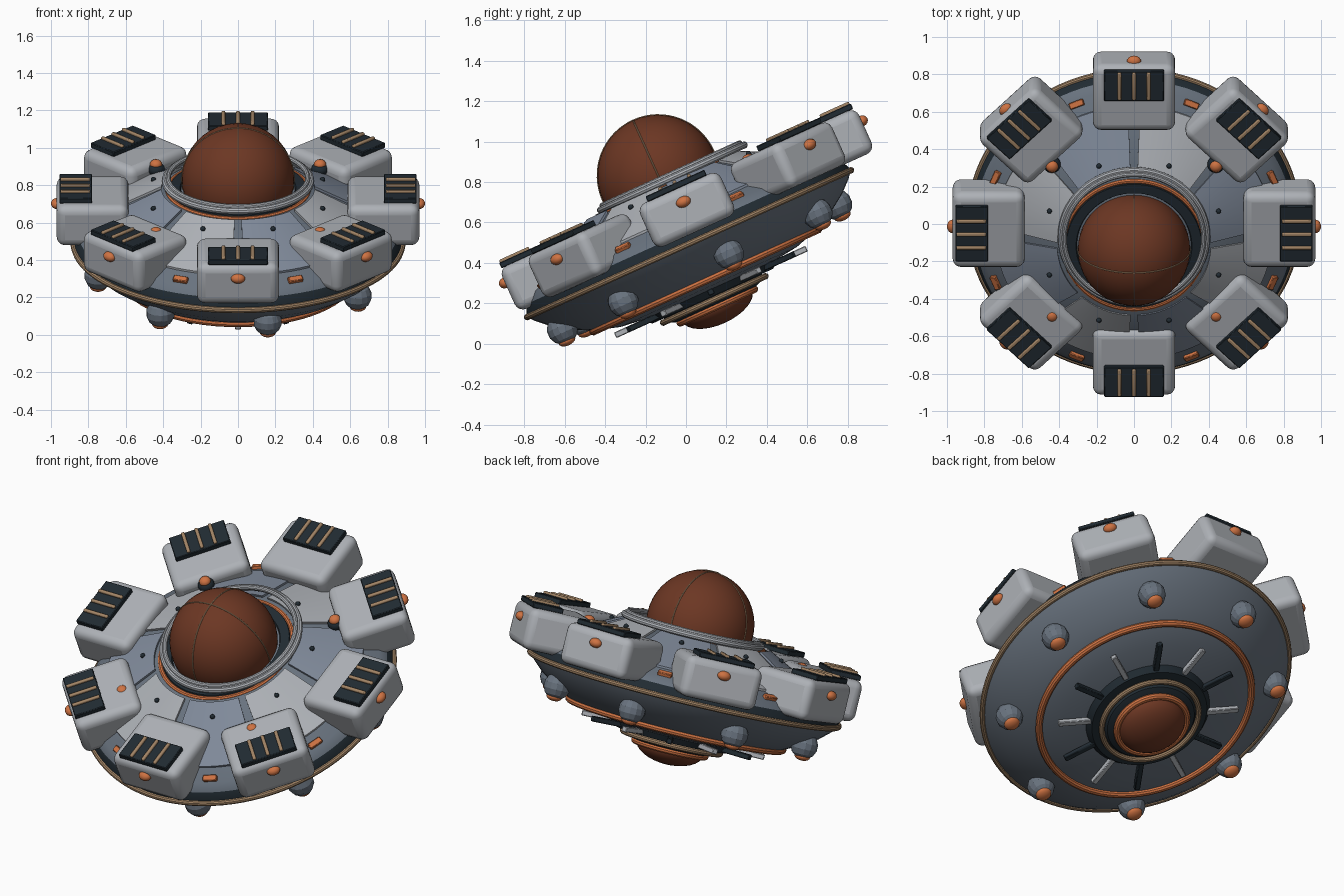
import bpy, bmesh, math
from mathutils import Matrix, Vector

if "Cube" in bpy.data.objects:
    bpy.data.objects.remove(bpy.data.objects["Cube"])

TILT = Matrix.Translation((0, 0.015, 0.495)) @ Matrix.Rotation(math.radians(24.4), 4, 'X')
SHIFT = 0.06  # pods and collar ring sit a little towards the back
TAU = math.tau


def material(name, r, g, b):
    m = bpy.data.materials.new(name)
    m.use_nodes = True
    m.diffuse_color = (r, g, b, 1)
    m.node_tree.nodes["Principled BSDF"].inputs["Base Color"].default_value = (r, g, b, 1)
    return m


LIGHT = material("light grey", .42, .44, .47)
BLUE = material("blue grey", .22, .26, .33)
SLATE = material("slate", .14, .17, .21)
DARK = material("near black", .015, .024, .032)
ORANGE = material("orange", .62, .17, .055)
BROWN = material("brown glass", .15, .038, .017)
TAN = material("tan", .36, .23, .13)


def finish(name, bm, mats, local=Matrix(), smooth=True, bevel=0, segments=3):
    bmesh.ops.recalc_face_normals(bm, faces=bm.faces)
    me = bpy.data.meshes.new(name)
    bm.to_mesh(me)
    bm.free()
    for m in mats:
        me.materials.append(m)
    ob = bpy.data.objects.new(name, me)
    bpy.context.collection.objects.link(ob)
    ob.matrix_world = TILT @ local
    if bevel:
        mod = ob.modifiers.new("Bevel", 'BEVEL')
        mod.width, mod.segments = bevel, segments
    if smooth:
        bpy.ops.object.select_all(action='DESELECT')
        ob.select_set(True)
        bpy.context.view_layer.objects.active = ob
        bpy.ops.object.shade_smooth_by_angle(angle=math.radians(35))
    return ob


def sweep(name, pts, mats, start=0, arc=TAU, steps=64, closed=False, local=Matrix()):
    """Turn a (radius, height) profile about z; one material per profile segment."""
    bm = bmesh.new()
    full = arc > 6.28
    rows = [[bm.verts.new((r * math.cos(a), r * math.sin(a), z)) for r, z in pts]
            for a in (start + arc * i / steps for i in range(steps + (not full)))]
    n = len(pts)
    for i in range(steps):
        a, b = rows[i], rows[(i + 1) % len(rows)]
        for j in range(n if closed else n - 1):
            k = (j + 1) % n
            f = bm.faces.new((a[j], a[k], b[k], b[j]))
            f.material_index = j if len(mats) > 1 else 0
    if closed and not full:
        bm.faces.new(rows[0])
        bm.faces.new(rows[-1])
    bmesh.ops.remove_doubles(bm, verts=bm.verts, dist=1e-5)
    return finish(name, bm, mats, local)


def ring(name, radius, z, thick, mat, local=Matrix(), steps=64):
    pts = [(radius + thick * math.cos(TAU * i / 10), z + thick * math.sin(TAU * i / 10))
           for i in range(10)]
    return sweep(name, pts, [mat], closed=True, local=local, steps=steps)


def ball(name, pos, size, mat, turn=Matrix(), smooth=True, segs=20):
    bm = bmesh.new()
    bmesh.ops.create_uvsphere(bm, u_segments=segs, v_segments=segs // 2, radius=1)
    bmesh.ops.scale(bm, vec=size, verts=bm.verts)
    bmesh.ops.translate(bm, vec=pos, verts=bm.verts)
    return finish(name, bm, [mat], turn, smooth)


def box(name, pos, size, mat, turn, bevel=0.004, segments=1):
    bm = bmesh.new()
    bmesh.ops.create_cube(bm, size=1)
    bmesh.ops.scale(bm, vec=size, verts=bm.verts)
    bmesh.ops.translate(bm, vec=pos, verts=bm.verts)
    return finish(name, bm, [mat], turn, True, bevel, segments)


def spin(deg, offset=0):
    return Matrix.Translation((0, offset, 0)) @ Matrix.Rotation(math.radians(deg), 4, 'Z')


# Saucer hull: dark belly plate, slate bowl, dark rim band, slate deck
hull = [(0, -.285), (.33, -.285), (.355, -.25), (.48, -.235), (.61, -.195), (.70, -.15),
        (.79, -.09), (.85, -.035), (.88, 0), (.875, .02), (.855, .06), (.82, .1), (.4, .31), (0, .31)]
sweep("hull", hull, [DARK, DARK] + [SLATE] * 6 + [DARK, DARK] + [SLATE] * 3, steps=96)
ring("rim_trim", .88, 0, .016, TAN, steps=96)
ring("belly_ring", .61, -.2, .02, ORANGE)

# Deck panels in alternating greys, with a rivet and an orange marker in each sector
for i in range(8):
    mid = 22.5 + 45 * i
    sweep(f"deck_panel_{i}", [(.41, .29), (.74, .125), (.742, .151), (.41, .319)],
          [BLUE if i % 2 == 0 else LIGHT], math.radians(mid - 20), math.radians(40), 10, True)
    ball(f"rivet_{i}", (.49, 0, .284), (.014, .014, .014), DARK, spin(mid), segs=12)
    slope = spin(mid) @ Matrix.Translation((.80, 0, .115)) @ Matrix.Rotation(.46, 4, 'Y')
    box(f"marker_{i}", (0, 0, 0), (.035, .08, .03), ORANGE, slope)

# Dome with crossed ribs, its seat, and the collar
ball("dome", (0, 0, .37), (.3, .3, .3), BROWN, segs=48)
for i, axis in enumerate("XY"):
    rib = Matrix.Translation((0, 0, .37)) @ Matrix.Rotation(math.pi / 2, 4, axis)
    ring(f"dome_rib_{i}", .3, 0, .004, TAN, rib)
ring("dome_seat", .318, .305, .014, TAN)
sweep("dome_band", [(.3, .3), (.31, .322), (.362, .322), (.37, .3)], [DARK])
ring("dome_light_ring", .375, .303, .016, ORANGE)
back = Matrix.Translation((0, SHIFT, 0))
ring("collar_lower", .39, .332, .018, LIGHT, back)
ring("collar_upper", .373, .35, .014, LIGHT, back)

# Eight rounded pods with ribbed vents and an outer lamp
for i in range(8):
    t = spin(45 * i, SHIFT)
    box(f"pod_{i}", (.777, 0, .157), (.385, .44, .235), LIGHT, t, .045, 4)
    box(f"vent_{i}", (.868, 0, .287), (.175, .32, .03), DARK, t)
    for j in (-1, 0, 1):
        box(f"vent_bar_{i}_{j + 1}", (.87, j * .078, .305), (.16, .02, .02), TAN, t, .006, 2)
    ball(f"pod_lamp_{i}", (.97, 0, .2), (.03, .038, .027), ORANGE, t)

# Deck beacons on the diagonals
for i in range(4):
    t = spin(45 + 90 * i)
    ball(f"beacon_base_{i}", (.62, 0, .232), (.047, .047, .037), DARK, t)
    ball(f"beacon_{i}", (.62, 0, .258), (.033, .033, .027), ORANGE, t)

# Landing bulbs under the bowl
for i in range(8):
    t = spin(12 + 45 * i)
    ball(f"bulb_{i}", (.762, 0, -.126), (.077, .077, .077), SLATE, t, False, 14)
    ball(f"bulb_tip_{i}", (.765, 0, -.188), (.044, .044, .024), ORANGE, t)

# Belly spokes, rings and lens
for i in range(12):
    box(f"spoke_{i}", (.405, 0, -.262), (.23, .032, .03), LIGHT if i % 2 else DARK, spin(30 * i))
sweep("belly_hub", [(.27, -.28), (.25, -.315), (.2, -.335), (0, -.335)], [DARK])
ring("belly_trim", .278, -.303, .016, TAN)
ring("lens_ring", .2, -.338, .02, ORANGE)
ball("lens", (0, 0, -.335), (.19, .19, .095), BROWN, segs=32)
